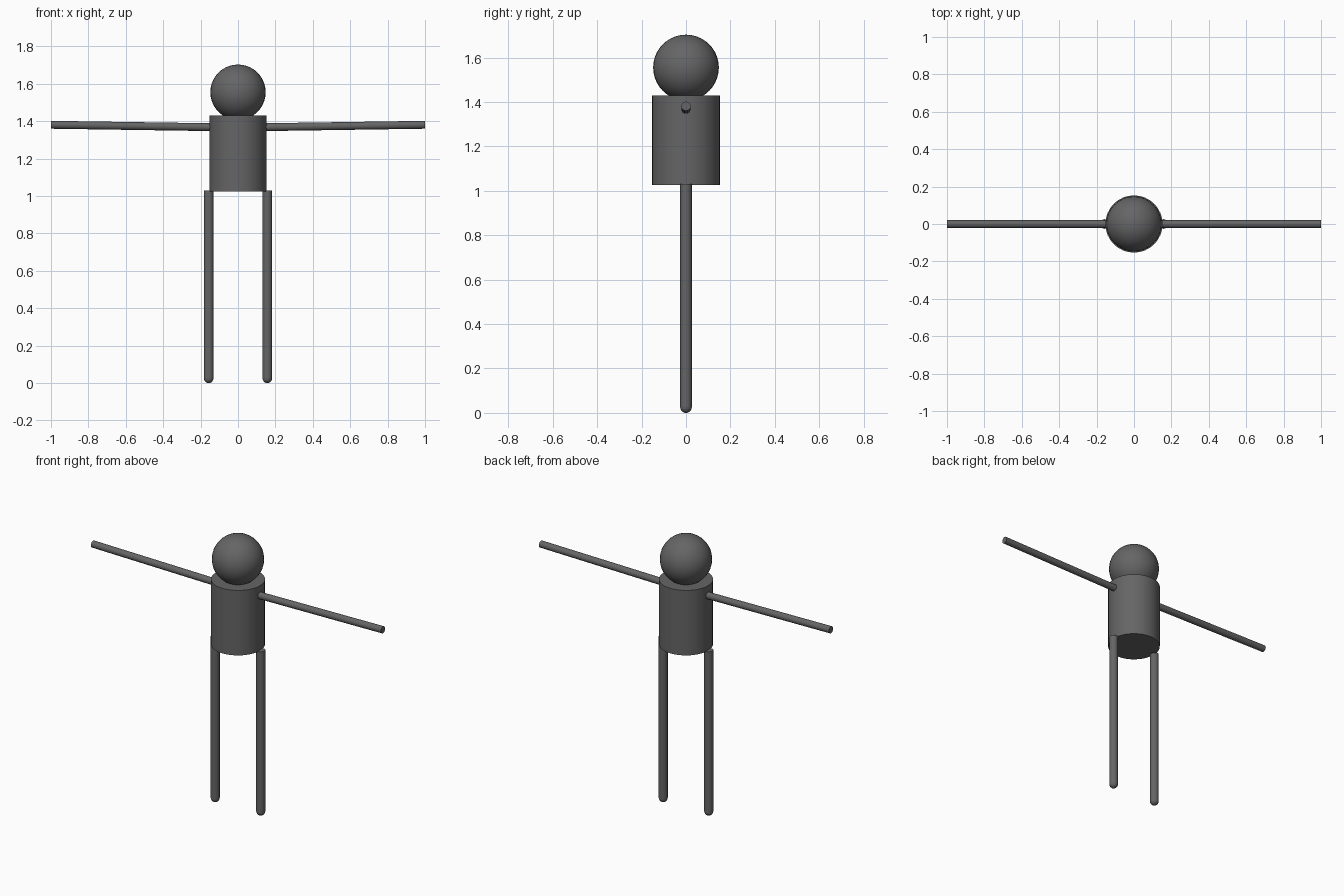
import bpy, bmesh, math
from mathutils import Vector

if "Cube" in bpy.data.objects:
    bpy.data.objects.remove(bpy.data.objects["Cube"])

grey = bpy.data.materials.new("dark grey")
grey.diffuse_color = (0.13, 0.13, 0.13, 1)
grey.use_nodes = True
grey.node_tree.nodes["Principled BSDF"].inputs["Base Color"].default_value = grey.diffuse_color


def finish(obj, name):
    obj.name = name
    obj.data.materials.append(grey)
    bpy.ops.object.shade_smooth_by_angle(angle=math.radians(40))
    return obj


def rod(name, start, end, radius, sides):
    """Capped cylinder running between two points."""
    a, b = Vector(start), Vector(end)
    bpy.ops.mesh.primitive_cylinder_add(
        vertices=sides, radius=radius, depth=(b - a).length, location=(a + b) / 2,
        rotation=(b - a).to_track_quat('Z', 'Y').to_euler())
    return finish(bpy.context.object, name)


# Torso
rod("torso", (0, 0, 1.025), (0, 0, 1.43), 0.153, 32)

# Head
bpy.ops.mesh.primitive_uv_sphere_add(segments=32, ring_count=20, radius=0.148,
                                     location=(0, 0, 1.555))
finish(bpy.context.object, "head")

LEG_R, LEG_TOP = 0.026, 1.03
for side, s in (("left", 1), ("right", -1)):
    # Arm, rising slightly towards the hand
    rod(side + "_arm", (s * 0.13, 0, 1.368), (s * 1.0, 0, 1.381), 0.021, 16)

    # Leg: a rod whose lower end is rounded off into a foot
    leg = rod(side + "_leg", (s * 0.157, 0, LEG_R), (s * 0.157, 0, LEG_TOP), LEG_R, 16)
    bm = bmesh.new()
    bm.from_mesh(leg.data)
    foot = min(bm.faces, key=lambda f: f.calc_center_median().z)
    base = foot.calc_center_median().z
    for i in range(1, 5):
        t = math.radians(20 * i)
        scale = math.cos(t) / math.cos(t - math.radians(20))
        new = bmesh.ops.extrude_discrete_faces(bm, faces=[foot])["faces"][0]
        foot = new
        for v in foot.verts:
            v.co.x *= scale
            v.co.y *= scale
            v.co.z = base - LEG_R * math.sin(t)
    for v in foot.verts:
        v.co.z = base - LEG_R
    bmesh.ops.remove_doubles(bm, verts=bm.verts, dist=1e-5)
    bm.to_mesh(leg.data)
    bm.free()
    bpy.ops.object.shade_smooth_by_angle(angle=math.radians(40))
